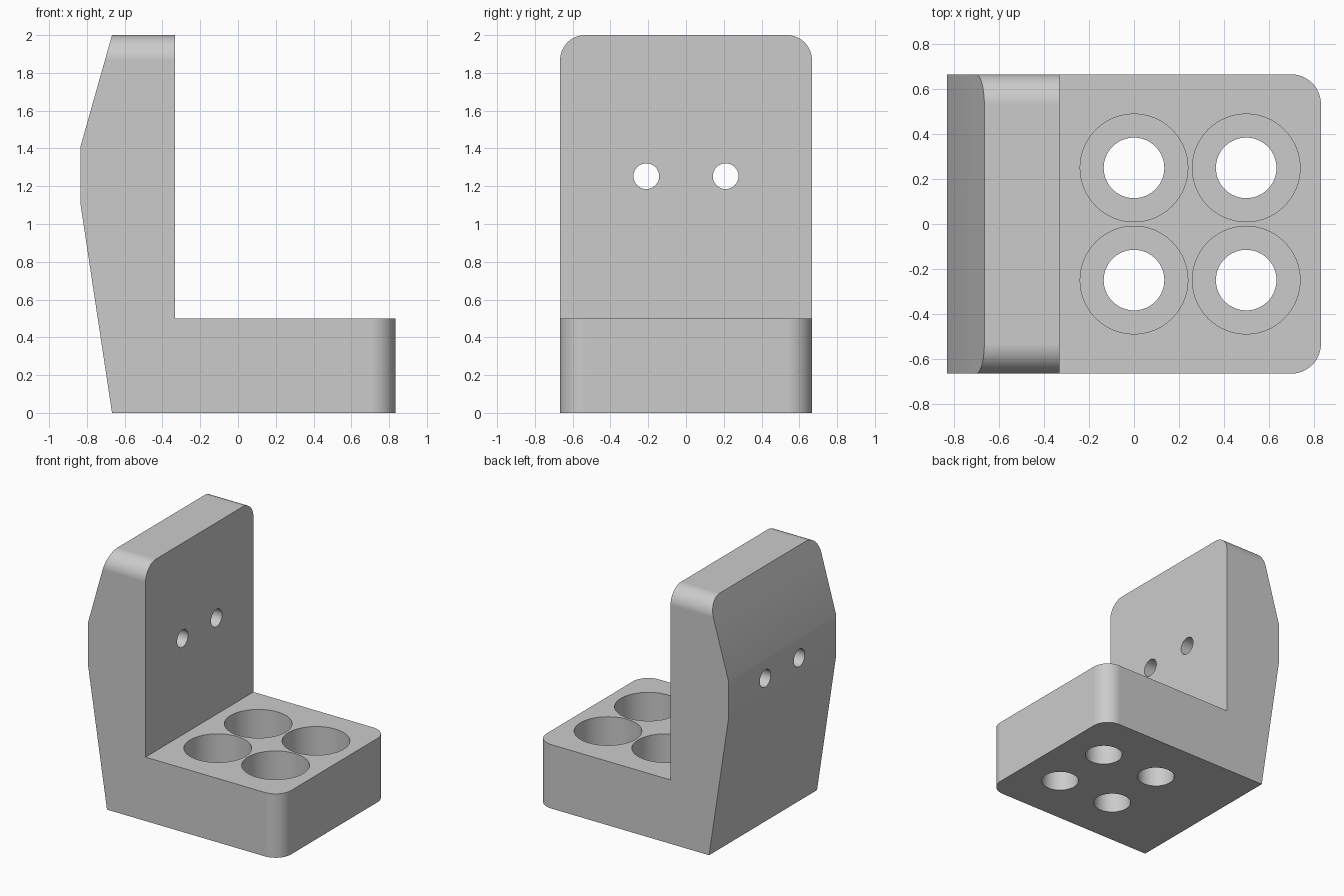
import bpy
import bmesh
import math
from mathutils import Matrix

cube = bpy.data.objects.get("Cube")
if cube:
    bpy.data.objects.remove(cube, do_unlink=True)

HALF_DEPTH = 0.667
FRONT_X = 0.833
HEIGHT = 2.0
CORNER = 0.133

grey = bpy.data.materials.new("plain_grey")
grey.use_nodes = True
colour = (0.6, 0.6, 0.6, 1)
grey.diffuse_color = colour
grey.node_tree.nodes["Principled BSDF"].inputs["Base Color"].default_value = colour


def make_object(name, bm):
    mesh = bpy.data.meshes.new(name)
    bmesh.ops.recalc_face_normals(bm, faces=bm.faces)
    bm.to_mesh(mesh)
    bm.free()
    mesh.materials.append(grey)
    obj = bpy.data.objects.new(name, mesh)
    bpy.context.collection.objects.link(obj)
    return obj


# L-shaped body: side profile extruded along y, with rounded outer corners
profile = [(-0.667, 0), (FRONT_X, 0), (FRONT_X, 0.5), (-0.333, 0.5),
           (-0.333, HEIGHT), (-0.667, HEIGHT), (-FRONT_X, 1.413), (-FRONT_X, 1.1)]
bm = bmesh.new()
side = bm.faces.new([bm.verts.new((x, -HALF_DEPTH, z)) for x, z in profile])
extruded = bmesh.ops.extrude_face_region(bm, geom=[side])
moved = [v for v in extruded["geom"] if isinstance(v, bmesh.types.BMVert)]
bmesh.ops.translate(bm, verts=moved, vec=(0, 2 * HALF_DEPTH, 0))


def is_rounded(edge):
    a, b = (v.co for v in edge.verts)
    along_y = abs(a.y - b.y) > 0.1
    top = min(a.z, b.z) > HEIGHT - 0.01
    tip = min(a.x, b.x) > FRONT_X - 0.01
    return (top or tip) and not along_y


bmesh.ops.bevel(bm, geom=[e for e in bm.edges if is_rounded(e)], offset=CORNER,
                segments=16, profile=0.5, affect='EDGES')
body = make_object("bracket_body", bm)


def drill(name, radius, length, place):
    """Cut a round hole through the body."""
    bm = bmesh.new()
    bmesh.ops.create_cone(bm, cap_ends=True, segments=64, radius1=radius,
                          radius2=radius, depth=length, matrix=place)
    cutter = make_object(name, bm)
    cutter.hide_render = True
    mod = body.modifiers.new(name, 'BOOLEAN')
    mod.operation = 'DIFFERENCE'
    mod.solver = 'EXACT'
    mod.object = cutter
    bpy.ops.object.modifier_apply(modifier=name)
    bpy.data.objects.remove(cutter, do_unlink=True)


bpy.ops.object.select_all(action='DESELECT')
bpy.context.view_layer.objects.active = body
body.select_set(True)

# Four stepped sockets in the base: wide pocket above a narrow through bore
for x in (0, 0.5):
    for y in (-0.25, 0.25):
        drill("pocket", 0.24, 0.5, Matrix.Translation((x, y, 0.5)))
        drill("bore", 0.135, 1.2, Matrix.Translation((x, y, 0.25)))

# Two mounting holes through the upright
for y in (-0.21, 0.21):
    drill("mounting_hole", 0.068, 1.2,
          Matrix.Translation((-0.6, y, 1.253)) @ Matrix.Rotation(math.pi / 2, 4, 'Y'))

bpy.ops.object.shade_smooth_by_angle(angle=math.radians(30))
weighted = body.modifiers.new("flat_face_normals", 'WEIGHTED_NORMAL')
weighted.keep_sharp = True
